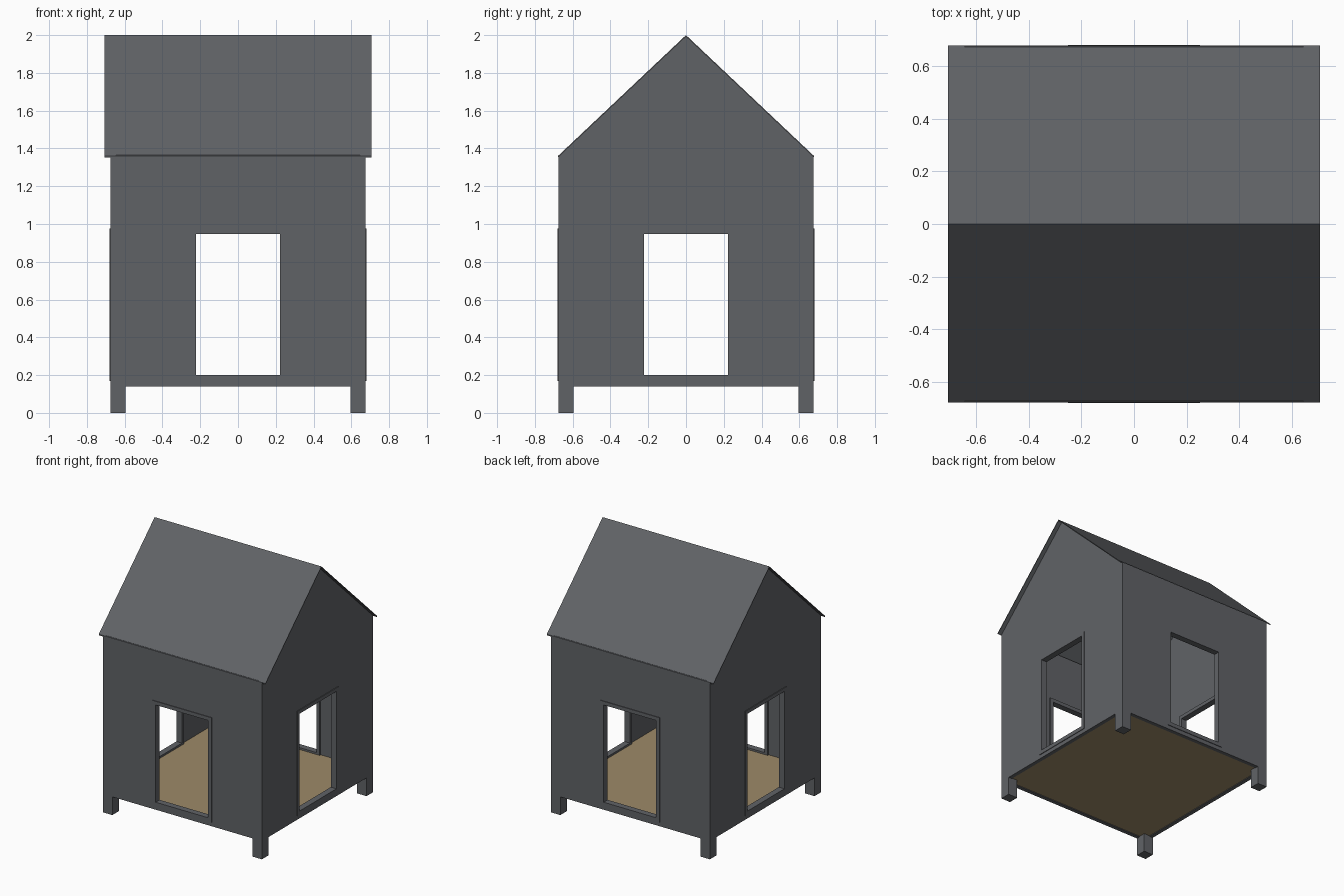
import bpy, bmesh, math
from mathutils import Matrix

if "Cube" in bpy.data.objects:
    bpy.data.objects.remove(bpy.data.objects["Cube"])


def material(name, rgb):
    m = bpy.data.materials.new(name)
    m.diffuse_color = (*rgb, 1)
    m.use_nodes = True
    m.node_tree.nodes["Principled BSDF"].inputs["Base Color"].default_value = m.diffuse_color
    return m


GREY = material("slate grey", (0.118, 0.124, 0.134))
TAN = material("wood tan", (0.34, 0.255, 0.14))


def finish(name, bm, mat):
    bmesh.ops.remove_doubles(bm, verts=bm.verts, dist=1e-5)
    bmesh.ops.recalc_face_normals(bm, faces=bm.faces)
    for f in bm.faces:
        f.smooth = False
    me = bpy.data.meshes.new(name)
    bm.to_mesh(me)
    bm.free()
    me.materials.append(mat)
    ob = bpy.data.objects.new(name, me)
    bpy.context.collection.objects.link(ob)
    return ob


def panel(name, loops, depth, offset, turn, mat):
    """Upright slab from outlines (later loops are holes), set off from the centre, turned about z."""
    cu = bpy.data.curves.new(name + " outline", 'CURVE')
    cu.dimensions = '2D'
    cu.fill_mode = 'BOTH'
    cu.extrude = depth / 2
    for pts in loops:
        sp = cu.splines.new('POLY')
        sp.points.add(len(pts) - 1)
        for p, (u, v) in zip(sp.points, pts):
            p.co = (u, v, 0, 1)
        sp.use_cyclic_u = True
        sp.use_smooth = False
    tmp = bpy.data.objects.new(name + " outline", cu)
    bpy.context.collection.objects.link(tmp)
    deps = bpy.context.evaluated_depsgraph_get()
    me = bpy.data.meshes.new_from_object(tmp.evaluated_get(deps))
    bm = bmesh.new()
    bm.from_mesh(me)
    bpy.data.objects.remove(tmp)
    bpy.data.curves.remove(cu)
    bpy.data.meshes.remove(me)
    bm.transform(Matrix.Rotation(math.radians(turn), 4, 'Z')
                 @ Matrix.Translation((0, -offset, 0))
                 @ Matrix.Rotation(math.radians(90), 4, 'X'))
    return finish(name, bm, mat)


def box(name, lo, hi, mat):
    bm = bmesh.new()
    bmesh.ops.create_cube(bm, size=1)
    for v in bm.verts:
        v.co = [a + (c + 0.5) * (b - a) for a, b, c in zip(lo, hi, v.co)]
    return finish(name, bm, mat)


def rect(w, z0, z1):
    return [(-w, z0), (w, z0), (w, z1), (-w, z1)]


W, T = 0.675, 0.03          # half width and wall thickness
BASE, EAVE = 0.14, 1.36
hole = rect(0.235, 0.19, 0.96)
plain = rect(W - T, BASE, EAVE + 0.004)
gable = [(-W, BASE), (W, BASE), (W, EAVE - 0.004), (0, 1.994), (-W, EAVE - 0.004)]

# Four walls with openings, each with a frame standing slightly proud
for side, turn, outline in (("front", 0, plain), ("right", 90, gable),
                            ("back", 180, plain), ("left", 270, gable)):
    panel(side + "_wall", [outline, hole], T, W - T / 2, turn, GREY)
    panel(side + "_opening_frame", [rect(0.25, 0.17, 0.975), rect(0.223, 0.2, 0.947)],
          0.048, 0.656, turn, GREY)

# Thin folded roof sheet, overhanging the gables
panel("roof", [[(-0.678, 1.36), (0, 2.0), (0.678, 1.36), (0.678, 1.352),
                (0, 1.992), (-0.678, 1.352)]], 1.416, 0, 90, GREY)

# Floor
F = W - T
box("floor", (-F, -F, 0.145), (F, F, 0.185), TAN)

# Corner legs
for sx in (-1, 1):
    for sy in (-1, 1):
        xs, ys = sorted((sx * W, sx * 0.595)), sorted((sy * W, sy * 0.595))
        name = ("front" if sy < 0 else "back") + ("_left" if sx < 0 else "_right") + "_leg"
        box(name, (xs[0], ys[0], 0), (xs[1], ys[1], 0.15), GREY)
